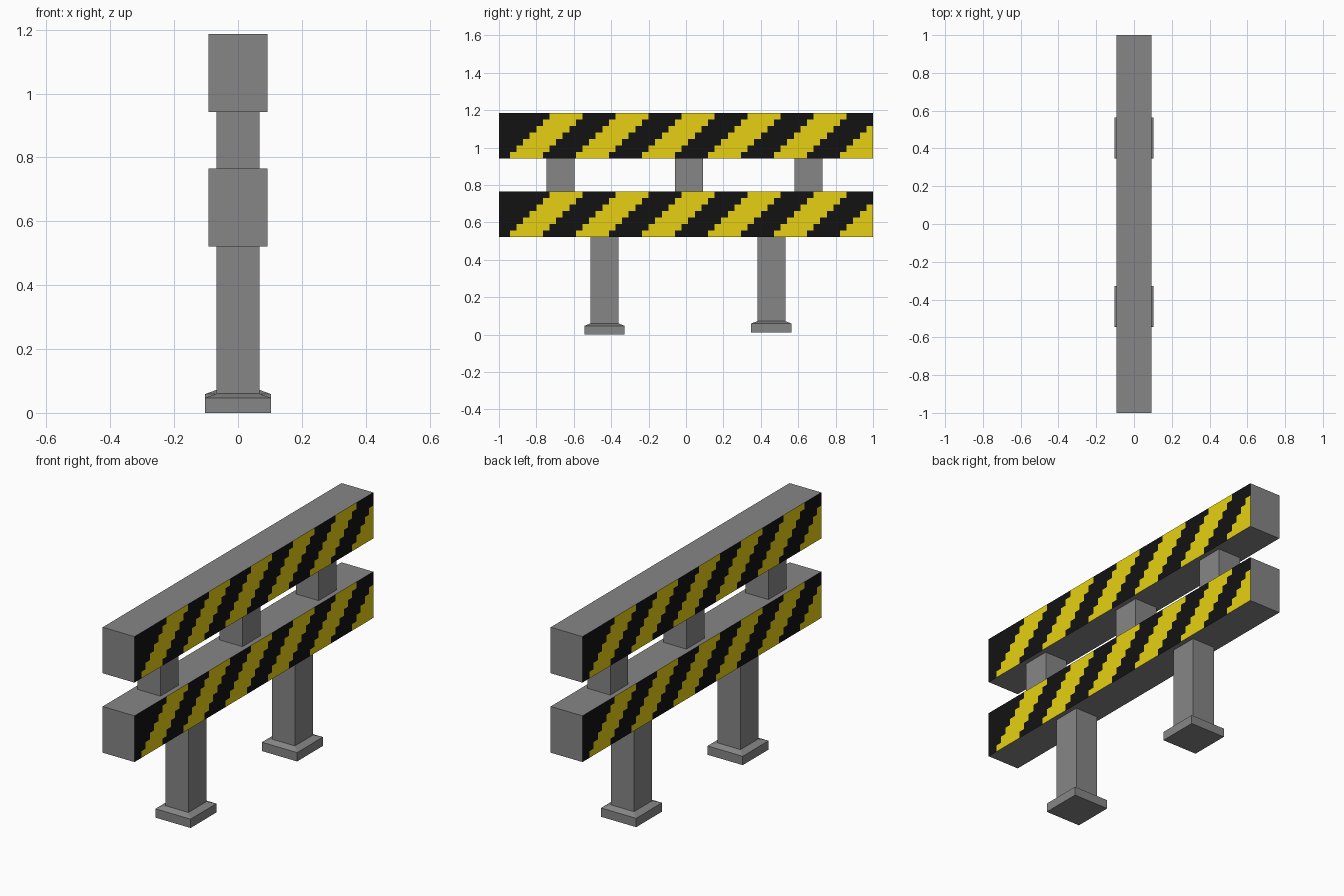
import bpy, bmesh

if "Cube" in bpy.data.objects:
    bpy.data.objects.remove(bpy.data.objects["Cube"])


def material(name, rgb):
    m = bpy.data.materials.new(name)
    m.diffuse_color = (*rgb, 1)
    m.use_nodes = True
    m.node_tree.nodes["Principled BSDF"].inputs["Base Color"].default_value = m.diffuse_color
    return m


GREY = material("grey metal", (0.24, 0.24, 0.24))
BLACK = material("black paint", (0.0064, 0.0064, 0.0064))
YELLOW = material("yellow paint", (1.0, 0.79, 0.008))


def finish(bm, name, mats):
    bmesh.ops.remove_doubles(bm, verts=bm.verts[:], dist=1e-5)
    me = bpy.data.meshes.new(name)
    bm.to_mesh(me)
    bm.free()
    for m in mats:
        me.materials.append(m)
    ob = bpy.data.objects.new(name, me)
    bpy.context.collection.objects.link(ob)
    return ob


def stack(name, y, rings):
    """Square column at y made of (half_x, half_y, z) rings, capped at both ends."""
    bm = bmesh.new()
    loops = [[bm.verts.new((sx * hx, y + sy * hy, z))
              for sx, sy in ((-1, -1), (1, -1), (1, 1), (-1, 1))]
             for hx, hy, z in rings]
    for a, b in zip(loops, loops[1:]):
        for i in range(4):
            j = (i + 1) % 4
            bm.faces.new((a[i], a[j], b[j], b[i]))
    bm.faces.new(loops[0][::-1])
    bm.faces.new(loops[-1])
    return finish(bm, name, [GREY])


HX = 0.093          # half thickness of a beam
ROWS = 7            # stair steps in each stripe edge
CELL = 0.0353       # sideways shift per step
STRIPE = 0.1765     # stripe width
START = 0.0585      # first yellow edge at the bottom


def beam(name, z0, z1):
    bm = bmesh.new()

    def quad(pts, mat):
        bm.faces.new([bm.verts.new(p) for p in pts]).material_index = mat

    # plain top, bottom and ends
    quad([(-HX, -1, z1), (HX, -1, z1), (HX, 1, z1), (-HX, 1, z1)], 0)
    quad([(-HX, 1, z0), (HX, 1, z0), (HX, -1, z0), (-HX, -1, z0)], 0)
    for s in (1, -1):
        quad([(-s * HX, -s, z0), (s * HX, -s, z0),
              (s * HX, -s, z1), (-s * HX, -s, z1)], 0)
        # striped sides: stepped rows of alternating black and yellow
        h = (z1 - z0) / ROWS
        for k in range(ROWS):
            a, b = z0 + k * h, z0 + (k + 1) * h
            cuts = [START + k * CELL + j * STRIPE for j in range(12)]
            cuts = [0] + [c for c in cuts if c < 1.995] + [2]
            for i, (u, v) in enumerate(zip(cuts, cuts[1:])):
                quad([(s * HX, s * (u - 1), a), (s * HX, s * (v - 1), a),
                      (s * HX, s * (v - 1), b), (s * HX, s * (u - 1), b)],
                     1 + i % 2)
    return finish(bm, name, [GREY, BLACK, YELLOW])


# striped beams
beam("lower_beam", 0.521, 0.766)
beam("upper_beam", 0.942, 1.186)

# short spacers between the beams
for i, y in enumerate((-0.67, 0.017, 0.655)):
    stack(f"spacer_{i + 1}", y, [(0.067, 0.075, 0.766), (0.067, 0.075, 0.942)])

# legs with chamfered feet, one standing slightly higher
for name, y, z in (("front_leg", -0.436, 0.0), ("back_leg", 0.456, 0.012)):
    stack(name, y, [(0.103, 0.108, z), (0.103, 0.108, z + 0.047),
                    (0.067, 0.075, z + 0.06), (0.067, 0.075, 0.521)])
